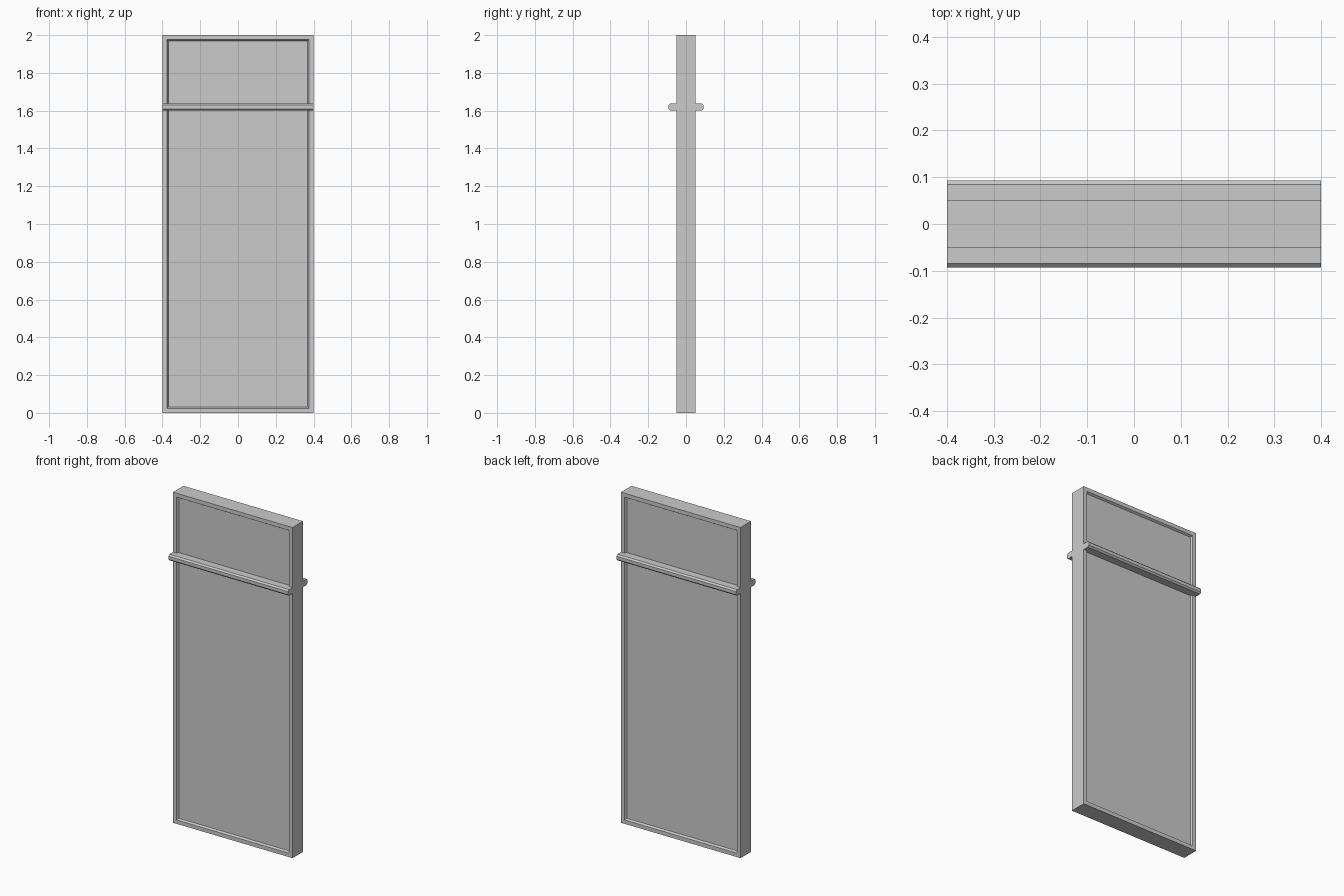
import bpy, bmesh

if "Cube" in bpy.data.objects:
    bpy.data.objects.remove(bpy.data.objects["Cube"])

W, T, H = 0.4, 0.05, 2.0  # half width, half thickness, height


def finish(name, bm):
    bmesh.ops.recalc_face_normals(bm, faces=bm.faces)
    mesh = bpy.data.meshes.new(name)
    bm.to_mesh(mesh)
    bm.free()
    obj = bpy.data.objects.new(name, mesh)
    bpy.context.collection.objects.link(obj)
    return obj


# Door slab with a narrow rim and a shallow sunken panel on both broad faces
bm = bmesh.new()
bmesh.ops.create_cube(bm, size=1)
for v in bm.verts:
    v.co = (v.co.x * 2 * W, v.co.y * 2 * T, (v.co.z + 0.5) * H)
bm.normal_update()
for side in (-1, 1):
    face = next(f for f in bm.faces if f.normal.y * side > 0.9)
    bmesh.ops.inset_region(bm, faces=[face], thickness=0.024, use_even_offset=True)
    bmesh.ops.inset_region(bm, faces=[face], thickness=0.007, depth=-0.012,
                           use_even_offset=True)
finish("door_panel", bm)

# Full-width grab rails with chamfered outer edges, front and back
z0, z1, out, c = 1.601, 1.638, 0.093, 0.009
profile = [(0.036, z0), (out - c, z0), (out, z0 + c),
           (out, z1 - c), (out - c, z1), (0.036, z1)]
for name, side in (("front_rail", -1), ("back_rail", 1)):
    bm = bmesh.new()
    face = bm.faces.new([bm.verts.new((-W, side * y, z)) for y, z in profile])
    ext = bmesh.ops.extrude_face_region(bm, geom=[face], use_keep_orig=True)
    verts = [g for g in ext["geom"] if isinstance(g, bmesh.types.BMVert)]
    bmesh.ops.translate(bm, verts=verts, vec=(2 * W, 0, 0))
    finish(name, bm)
